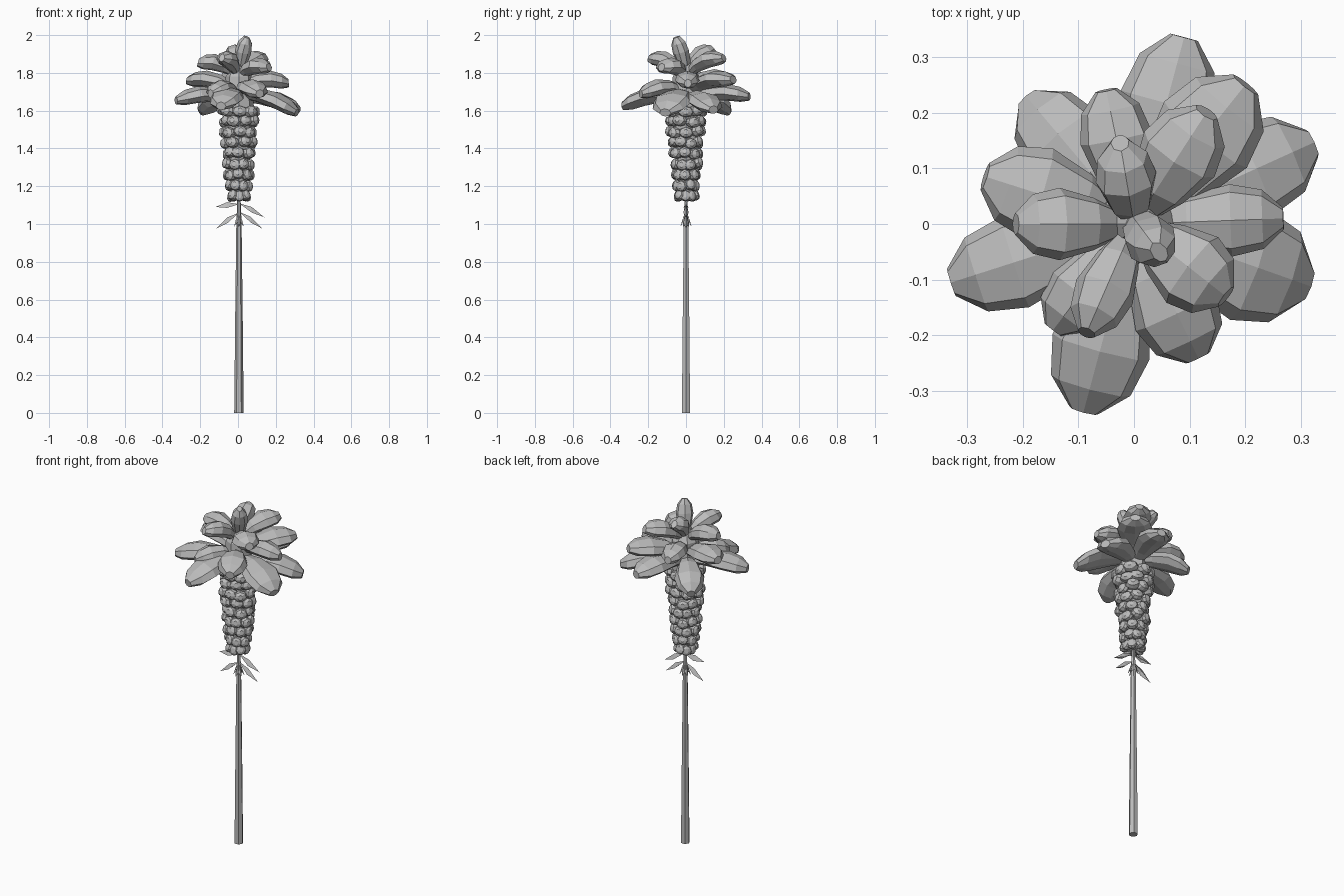
import bpy, bmesh, math, random
from mathutils import Vector

if "Cube" in bpy.data.objects:
    bpy.data.objects.remove(bpy.data.objects["Cube"], do_unlink=True)
random.seed(4)

grey = bpy.data.materials.new("plain grey")
grey.use_nodes = True
COLOUR = (0.5, 0.5, 0.5, 1)
grey.diffuse_color = COLOUR
grey.node_tree.nodes["Principled BSDF"].inputs["Base Color"].default_value = COLOUR

AXIS = .005  # the stem stands slightly off centre


def finish(bm, name, x=0.0):
    bmesh.ops.recalc_face_normals(bm, faces=bm.faces)
    mesh = bpy.data.meshes.new(name)
    bm.to_mesh(mesh)
    bm.free()
    mesh.materials.append(grey)
    ob = bpy.data.objects.new(name, mesh)
    ob.location.x = x
    bpy.context.scene.collection.objects.link(ob)


def skin(bm, rings):
    """Join equal rings of points into a closed skin."""
    loops = [[bm.verts.new(p) for p in ring] for ring in rings]
    n = len(loops[0])
    for a, b in zip(loops, loops[1:]):
        for i in range(n):
            j = (i + 1) % n
            bm.faces.new((a[i], a[j], b[j], b[i]))
    bm.faces.new(loops[0])
    bm.faces.new(loops[-1])


SECTION = [(1, -.2), (.78, .62), (0, 1), (-.78, .62), (-1, -.2), (-.6, -.8), (0, -1), (.6, -.8)]
PROFILE = [(0, .3, .5), (.3, .72, .85), (.62, 1, 1), (.85, .82, .9), (1, .3, .5)]


def petal(bm, root, tip, half_w, half_t, arch=0.0):
    """Faceted pod, broadest past its middle, with a narrow tip."""
    root, tip = Vector(root), Vector(tip)
    along = (tip - root).normalized()
    side = along.cross(Vector((0, 0, 1))).normalized()
    up = side.cross(along)
    rings = []
    for t, w, h in PROFILE:
        c = root.lerp(tip, t) + up * arch * math.sin(math.pi * t)
        rings.append([c + side * half_w * w * u + up * half_t * h * v for u, v in SECTION])
    skin(bm, rings)


def tube(name, levels, sides):
    bm = bmesh.new()
    skin(bm, [[(r * math.cos(math.tau * i / sides), r * math.sin(math.tau * i / sides), z)
               for i in range(sides)] for z, r in levels])
    finish(bm, name, AXIS)


# Stem and the core hidden inside the flower
tube("stem", [(0, .025), (.5, .02), (1, .014), (1.15, .008)], 6)
tube("spike_core", [(1.13, .03), (1.2, .045), (1.4, .065), (1.6, .08), (1.78, .07), (1.87, .02)], 8)

# Large petals: tip x, y, z, root height, half width
PETALS = {
    "lower_petals": [
        (-.328, -.105, 1.655, 1.67, .085), (.312, -.11, 1.59, 1.69, .105), (-.09, -.335, 1.625, 1.68, .09),
        (.32, .145, 1.605, 1.67, .09), (.09, .335, 1.675, 1.67, .085), (-.19, .225, 1.595, 1.68, .08)],
    "middle_petals": [
        (.2, .25, 1.765, 1.71, .095), (-.267, .085, 1.76, 1.72, .085), (.115, -.24, 1.69, 1.71, .08),
        (-.145, -.19, 1.69, 1.7, .065), (.268, .01, 1.745, 1.74, .065), (-.05, .24, 1.76, 1.74, .065)],
    "upper_petals": [
        (-.212, .0, 1.855, 1.8, .065), (.13, .2, 1.88, 1.8, .075), (-.085, -.195, 1.88, 1.8, .055),
        (.165, -.13, 1.83, 1.79, .075), (-.025, .145, 1.93, 1.81, .055)],
}
for name, petals in PETALS.items():
    bm = bmesh.new()
    for x, y, z, root_z, w in petals:
        petal(bm, (x * .08, y * .08, root_z), (x, y, z), w, .044, .026)
    finish(bm, name)

bm = bmesh.new()
petal(bm, (0, .01, 1.79), (.045, -.05, 1.99), .047, .042)
finish(bm, "crown_petal")

# Rings of small buds, swelling toward the top
bm = bmesh.new()
RINGS, BUDS = 9, 8
for k in range(RINGS):
    f = k / (RINGS - 1)
    z = 1.15 + .45 * f
    reach = .064 + .044 * f ** .8
    for i in range(BUDS):
        a = math.tau * (i + .5 * (k % 2)) / BUDS + random.uniform(-.1, .1)
        r = reach * random.uniform(.92, 1.1)
        d = Vector((math.cos(a), math.sin(a), 0))
        lift = random.uniform(-.005, .016)
        petal(bm, d * r * .25 + Vector((0, 0, z - .008)), d * r + Vector((0, 0, z + lift)),
              .03 + .014 * f, .03)
finish(bm, "small_buds", AXIS)


def leaf(bm, points, half_w, drop):
    """Pointed blade folded along its middle rib."""
    a, m, tip = (Vector(p) for p in points)
    side = Vector((a.y - tip.y, tip.x - a.x, 0)).normalized() * half_w
    va, vm, vt = bm.verts.new(a), bm.verts.new(m), bm.verts.new(tip)
    for s in (1, -1):
        edge = bm.verts.new(m + side * s - Vector((0, 0, drop)))
        bm.faces.new((va, vm, edge))
        bm.faces.new((vm, vt, edge))


# Slender drooping leaves in two pairs
bm = bmesh.new()
for x, z, root_z in ((-.125, 1.09, 1.105), (-.12, .975, 1.06), (.135, 1.035, 1.11), (.125, .975, 1.065)):
    leaf(bm, [(0, 0, root_z), (x * .5, 0, (z + root_z) / 2 + .018), (x, 0, z)], .014, .03)
finish(bm, "leaves", AXIS)

# Short pointed sheath under the leaves
bm = bmesh.new()
for i in range(6):
    a = math.tau * i / 6 + math.pi / 6
    c, s = math.cos(a), math.sin(a)
    leaf(bm, [(.005 * c, .005 * s, 1.06), (.018 * c, .018 * s, 1.025), (.03 * c, .03 * s, .985)], .009, .02)
finish(bm, "sheath", AXIS)
